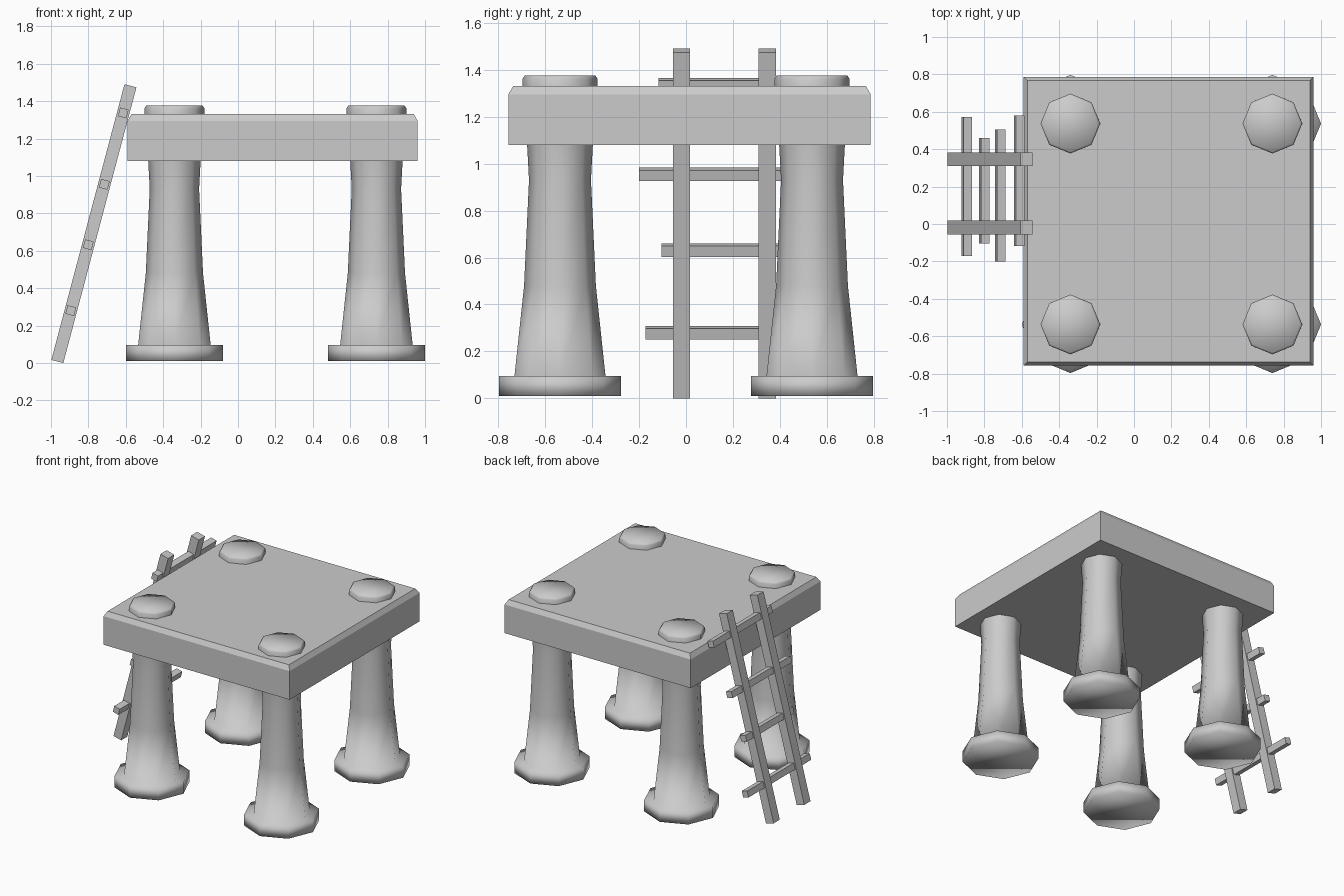
import bpy, bmesh
from math import cos, sin, pi, atan2
from mathutils import Matrix, Vector

if "Cube" in bpy.data.objects:
    bpy.data.objects.remove(bpy.data.objects["Cube"])


def finish(bm, name, smooth=False):
    bmesh.ops.recalc_face_normals(bm, faces=bm.faces[:])
    for f in bm.faces:
        f.smooth = smooth
    me = bpy.data.meshes.new(name)
    bm.to_mesh(me)
    bm.free()
    ob = bpy.data.objects.new(name, me)
    bpy.context.collection.objects.link(ob)
    return ob


def box(name, center, size, tilt=0.0):
    bm = bmesh.new()
    bmesh.ops.create_cube(bm, size=1)
    m = (Matrix.Translation(center) @ Matrix.Rotation(tilt, 4, 'Y')
         @ Matrix.Diagonal((*size, 1)))
    bm.transform(m)
    return finish(bm, name)


def lathe(name, x, y, profile, sides=8):
    bm = bmesh.new()
    rings = [[bm.verts.new((x + r * cos(2 * pi * i / sides),
                            y + r * sin(2 * pi * i / sides), z))
              for i in range(sides)] for r, z in profile]
    for a, b in zip(rings, rings[1:]):
        for i in range(sides):
            j = (i + 1) % sides
            bm.faces.new((a[i], a[j], b[j], b[i]))
    bm.faces.new(rings[0][::-1])
    bm.faces.new(rings[-1])
    return finish(bm, name, smooth=True)


# Platform slab with a chamfered top rim
x0, x1, y0, y1 = -0.59, 0.96, -0.757, 0.787
bm = bmesh.new()
rings = []
for inset, z in ((0, 1.08), (0, 1.295), (0.02, 1.33)):
    rings.append([bm.verts.new((x, y, z)) for x, y in (
        (x0 + inset, y0 + inset), (x1 - inset, y0 + inset),
        (x1 - inset, y1 - inset), (x0 + inset, y1 - inset))])
for a, b in zip(rings, rings[1:]):
    for i in range(4):
        j = (i + 1) % 4
        bm.faces.new((a[i], a[j], b[j], b[i]))
bm.faces.new(rings[0][::-1])
bm.faces.new(rings[-1])
finish(bm, "platform")

# Octagonal flared posts with wide feet, poking through the platform
post_profile = [(0.26, 0.01), (0.26, 0.095), (0.194, 0.095), (0.153, 0.48),
                (0.132, 0.93), (0.14, 1.08), (0.16, 1.30), (0.16, 1.362),
                (0.15, 1.376)]
for side, x in (("left", -0.34), ("right", 0.74)):
    for end, y in (("front", -0.537), ("back", 0.537)):
        lathe(f"{end}_{side}_post", x, y, post_profile)

# Leaning ladder: two rails
foot, head = Vector((-0.966, 0, 0.008)), Vector((-0.575, 0, 1.482))
lean = atan2(head.x - foot.x, head.z - foot.z)
mid, length = (foot + head) / 2, (head - foot).length
for name, y in (("front_rail", -0.019), ("back_rail", 0.346)):
    box(name, mid + Vector((0, y, 0)), (0.066, 0.073, length), lean)

# Ladder: uneven rungs
rungs = [(0.28, -0.172, 0.572), (0.632, -0.105, 0.46),
         (0.955, -0.2, 0.505), (1.337, -0.117, 0.58)]
for n, (z, ya, yb) in enumerate(rungs, 1):
    p = foot.lerp(head, (z - foot.z) / (head.z - foot.z))
    box(f"rung_{n}", Vector((p.x, (ya + yb) / 2, z)), (0.047, yb - ya, 0.047), lean)
